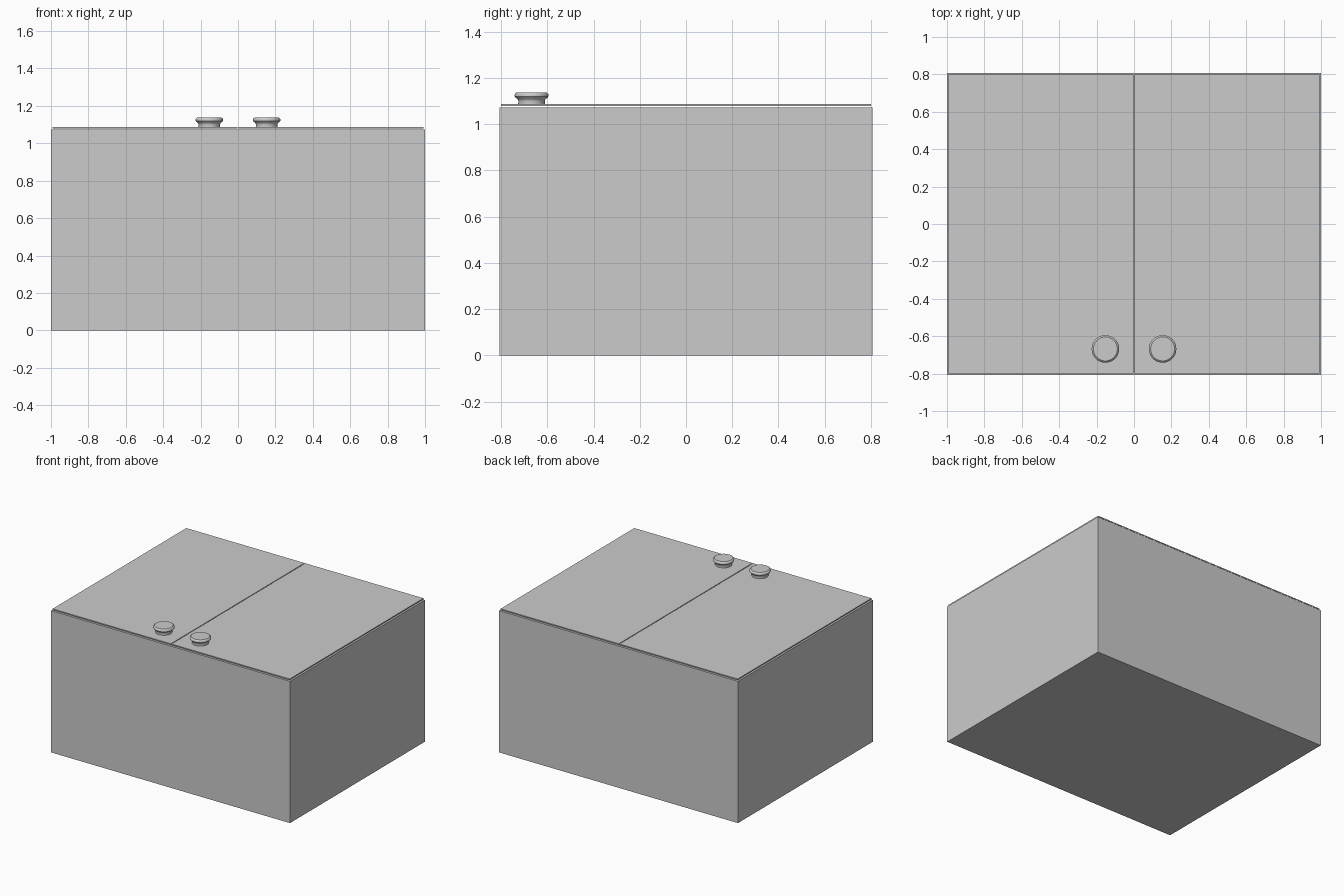
import bpy, bmesh, math
from mathutils import Matrix

if "Cube" in bpy.data.objects:
    bpy.data.objects.remove(bpy.data.objects["Cube"])


def box(name, x0, x1, y0, y1, z0, z1):
    bm = bmesh.new()
    m = Matrix.Translation(((x0 + x1) / 2, (y0 + y1) / 2, (z0 + z1) / 2)) @ \
        Matrix.Diagonal((x1 - x0, y1 - y0, z1 - z0, 1))
    bmesh.ops.create_cube(bm, size=1, matrix=m)
    return finish(bm, name)


def finish(bm, name):
    bmesh.ops.recalc_face_normals(bm, faces=bm.faces)
    me = bpy.data.meshes.new(name)
    bm.to_mesh(me)
    bm.free()
    ob = bpy.data.objects.new(name, me)
    bpy.context.collection.objects.link(ob)
    return ob


def lathe(name, profile, x, y, sides=32):
    bm = bmesh.new()
    rings = [[bm.verts.new((x + r * math.cos(math.tau * i / sides),
                            y + r * math.sin(math.tau * i / sides), z))
              for i in range(sides)] for r, z in profile]
    for a, b in zip(rings, rings[1:]):
        for i in range(sides):
            j = (i + 1) % sides
            bm.faces.new((a[i], a[j], b[j], b[i]))
    bm.faces.new(rings[0])
    bm.faces.new(rings[-1])
    ob = finish(bm, name)
    bpy.ops.object.select_all(action='DESELECT')
    ob.select_set(True)
    bpy.context.view_layer.objects.active = ob
    bpy.ops.object.shade_smooth_by_angle(angle=math.radians(35))
    return ob


# Cabinet body, lying on its back
box("cabinet_body", -1, 1, -0.806, 0.806, 0, 1.073)

# Knob outline: foot, waist, flared rim, slightly domed cap
KNOB = [(0.058, 1.086), (0.057, 1.101), (0.060, 1.108), (0.068, 1.114),
        (0.073, 1.120), (0.0735, 1.128), (0.071, 1.133), (0.064, 1.138)]

# Pair of doors floating just above the body, each with a knob
for side, s in (("left", -1), ("right", 1)):
    xa, xb = sorted((s * 0.003, s * 0.993))
    box(side + "_door", xa, xb, -0.80, 0.80, 1.079, 1.087)
    lathe(side + "_knob", KNOB, s * 0.153, -0.668)
